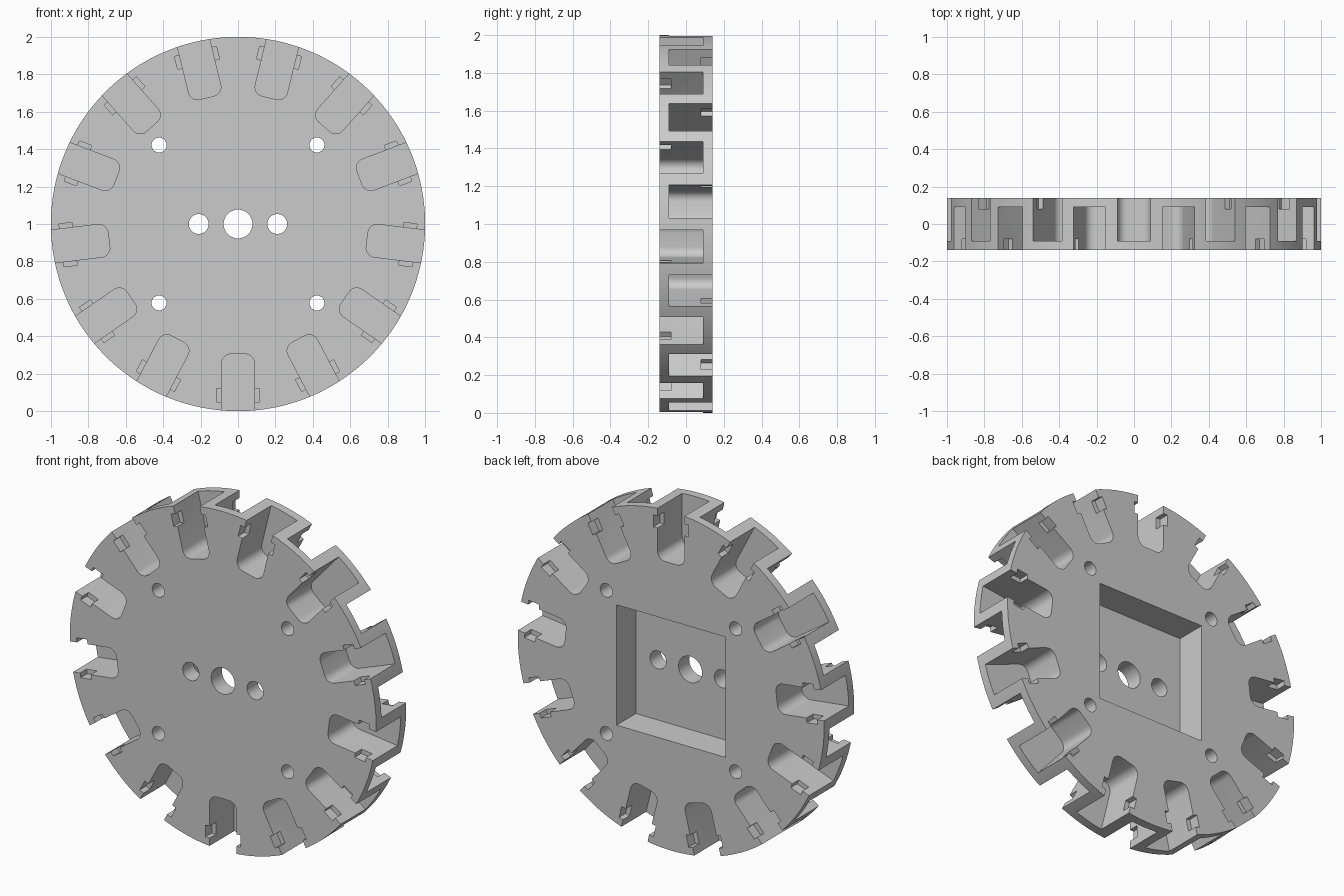
import bpy
import bmesh
from math import sin, cos, pi, radians

cube = bpy.data.objects.get("Cube")
if cube:
    bpy.data.objects.remove(cube, do_unlink=True)

HALF = 0.14       # half thickness of the disc
DEPTH = 0.23      # slot depth
SLOTS = 13        # slots per face
SLOT_IN = 0.695   # radius of the slot floor
SLOT_W = 0.088    # half width of a slot
CORNER = 0.05     # rounding of the slot floor

grey = bpy.data.materials.new("plain_grey")
grey.use_nodes = True
grey.diffuse_color = (0.6, 0.6, 0.6, 1)
grey.node_tree.nodes["Principled BSDF"].inputs["Base Color"].default_value = (0.6, 0.6, 0.6, 1)


def prism(bm, outline, y0, y1):
    """Extrude an x-z outline, measured from the disc centre, along y."""
    rings = [[bm.verts.new((x, y, z + 1)) for x, z in outline] for y in (y0, y1)]
    n = len(outline)
    bm.faces.new(rings[0])
    bm.faces.new(rings[1][::-1])
    for i in range(n):
        j = (i + 1) % n
        bm.faces.new((rings[0][j], rings[0][i], rings[1][i], rings[1][j]))


def arc(cx, cz, r, start, end, steps):
    angles = [radians(start + (end - start) * i / steps) for i in range(steps + 1)]
    return [(cx + r * cos(a), cz + r * sin(a)) for a in angles]


def circle(cx, cz, r, n=48):
    return arc(cx, cz, r, 0, 360, n)[:-1]


def rect(x0, x1, z0, z1):
    return [(x0, z0), (x1, z0), (x1, z1), (x0, z1)]


def turn(outline, a):
    return [(x * cos(a) - z * sin(a), x * sin(a) + z * cos(a)) for x, z in outline]


def make(name, parts):
    bm = bmesh.new()
    for outline, y0, y1 in parts:
        prism(bm, outline, y0, y1)
    bmesh.ops.recalc_face_normals(bm, faces=bm.faces)
    mesh = bpy.data.meshes.new(name)
    bm.to_mesh(mesh)
    bm.free()
    obj = bpy.data.objects.new(name, mesh)
    bpy.context.collection.objects.link(obj)
    return obj


# Disc body
disc = make("slotted_disc", [(circle(0, 0, 1, 192), -HALF, HALF)])
disc.data.materials.append(grey)

# Round-cornered slots and clip notches, alternating between the two faces
inset = SLOT_W - CORNER
floor = SLOT_IN + CORNER
slot = [(SLOT_W, 1.1), (-SLOT_W, 1.1)]
slot += arc(-inset, floor, CORNER, 180, 270, 8) + arc(inset, floor, CORNER, 270, 360, 8)
notch = rect(-0.115, 0.115, 0.88, 0.95)
slots, notches = [], []
for i in range(2 * SLOTS):
    angle = pi * i / SLOTS
    side = 1 if i % 2 == 0 else -1      # the top slot opens to the back
    for cuts, shape, depth in ((slots, slot, DEPTH), (notches, notch, 0.06)):
        y0, y1 = sorted((side * (HALF - depth), side * (HALF + 0.05)))
        cuts.append((turn(shape, angle), y0, y1))

# Square pocket in the back, then the bolt holes right through
pocket = [(rect(-0.355, 0.355, -0.355, 0.355), HALF - 0.18, HALF + 0.05)]
round_holes = [(0, 0, 0.077), (-0.21, 0, 0.053), (0.21, 0, 0.053)]
round_holes += [(x, z, 0.04) for x in (-0.422, 0.422) for z in (-0.422, 0.422)]
holes = [(circle(*h), -0.3, 0.3) for h in round_holes]

bpy.context.view_layer.objects.active = disc
for name, parts in (("slot_cutter", slots), ("notch_cutter", notches),
                    ("pocket_cutter", pocket), ("hole_cutter", holes)):
    cutter = make(name, parts)
    cutter.hide_render = True
    mod = disc.modifiers.new(name, 'BOOLEAN')
    mod.operation = 'DIFFERENCE'
    mod.solver = 'EXACT'
    mod.object = cutter
    bpy.ops.object.modifier_apply(modifier=mod.name)
    bpy.data.objects.remove(cutter, do_unlink=True)

# Smooth curved walls, crisp edges
for o in bpy.context.selected_objects:
    o.select_set(False)
disc.select_set(True)
bpy.ops.object.shade_smooth_by_angle(angle=radians(30))
